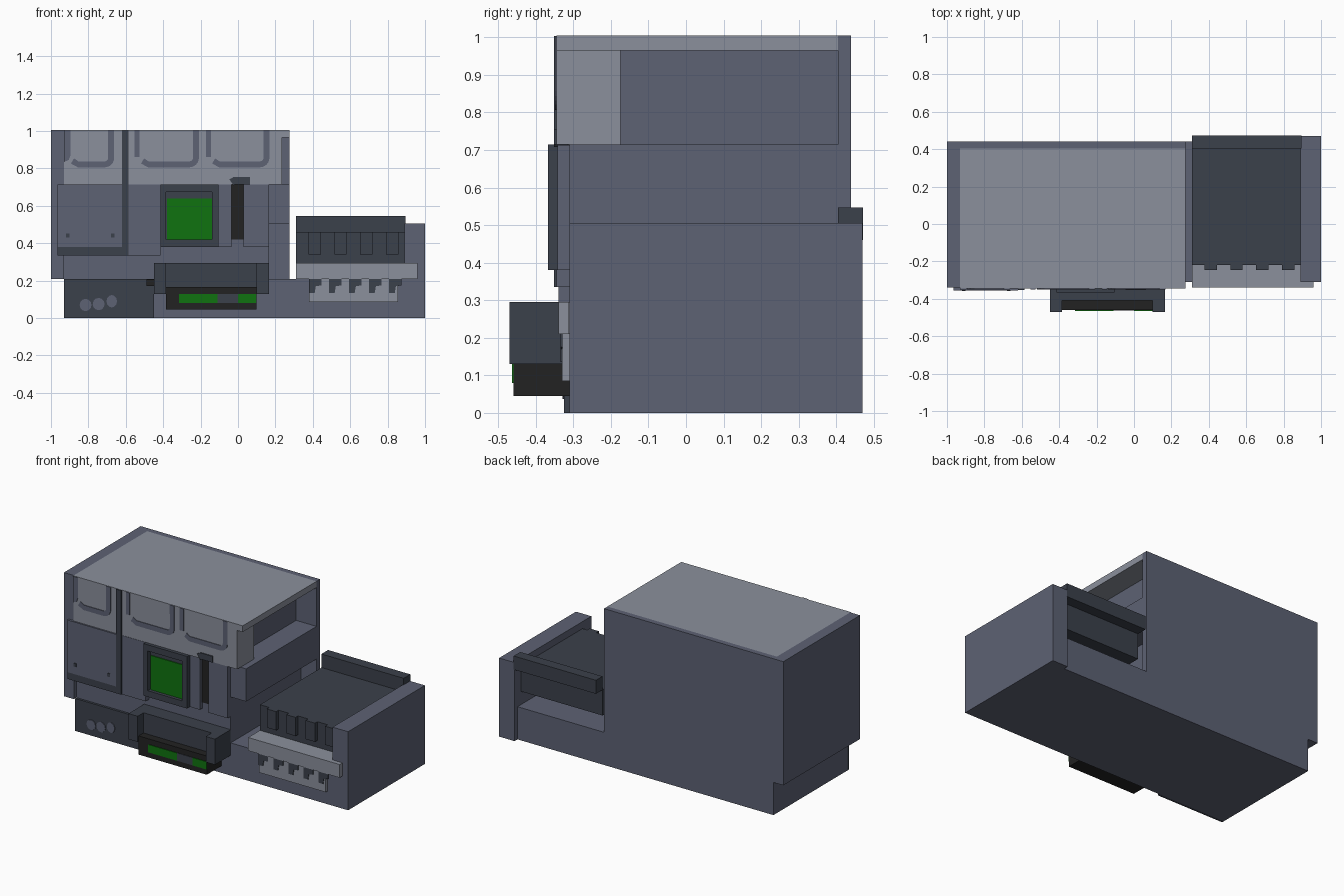
import bpy, bmesh, math
from mathutils import Vector

if "Cube" in bpy.data.objects:
    bpy.data.objects.remove(bpy.data.objects["Cube"])


def mat(name, r, g, b):
    m = bpy.data.materials.new(name)
    m.diffuse_color = (r, g, b, 1)
    m.use_nodes = True
    m.node_tree.nodes["Principled BSDF"].inputs["Base Color"].default_value = m.diffuse_color
    return m


BLUE = mat("slate blue", .110, .122, .174)
LIGHT = mat("light grey", .258, .279, .332)
DARK = mat("charcoal", .044, .052, .070)
BLACK = mat("black", .016, .016, .016)
GREEN = mat("screen green", .005, .170, .005)


def finish(name, bm, material):
    bmesh.ops.recalc_face_normals(bm, faces=bm.faces)
    me = bpy.data.meshes.new(name)
    bm.to_mesh(me)
    bm.free()
    me.materials.append(material)
    ob = bpy.data.objects.new(name, me)
    bpy.context.collection.objects.link(ob)
    return ob


def box(name, material, x, y, z):
    bm = bmesh.new()
    bmesh.ops.create_cube(bm, size=1)
    for v in bm.verts:
        v.co = [r[0] if c < 0 else r[1] for c, r in zip(v.co, (x, y, z))]
    return finish(name, bm, material)


def plate(name, material, outline, y0, y1):
    """Extrude an (x, z) outline between two depths."""
    bm = bmesh.new()
    f = bm.faces.new([bm.verts.new((x, y0, z)) for x, z in outline])
    ext = bmesh.ops.extrude_face_region(bm, geom=[f])["geom"]
    for v in ext:
        if isinstance(v, bmesh.types.BMVert):
            v.co.y = y1
    return finish(name, bm, material)


def stroke(name, material, path, width, y0, y1):
    """Ribbon of constant width along an (x, z) path."""
    pts = [Vector(p) for p in path]
    left, right = [], []
    for i, p in enumerate(pts):
        d = (pts[min(i + 1, len(pts) - 1)] - pts[max(i - 1, 0)]).normalized()
        n = Vector((-d.y, d.x)) * width / 2
        left.append(p + n)
        right.append(p - n)
    return plate(name, material, [tuple(p) for p in left + right[::-1]], y0, y1)


# Base and outer walls
box("base", BLUE, (-.93, .89), (-.31, .44), (0, .21))
box("right_end_wall", BLUE, (.89, 1), (-.31, .47), (0, .505))
box("left_wall", BLUE, (-1, -.93), (-.34, .44), (.21, 1.005))
box("back_wall", BLUE, (-.93, .275), (.405, .44), (.21, 1.005))

# Main body with an open recess on the right end
box("lower_body", BLUE, (-.93, .165), (-.31, .405), (.21, .505))
box("shelf_body", BLUE, (-.93, .275), (-.31, .405), (.505, .715))
box("upper_core", BLUE, (-.93, .13), (-.175, .405), (.715, .965))
box("upper_front", LIGHT, (-.93, .235), (-.345, -.175), (.715, .965))
box("roof", LIGHT, (-.93, .275), (-.345, .405), (.965, 1.005))

# Painted strokes on the upper front
for x0, x1 in ((-.885, -.678), (-.51, -.225), (-.13, .152)):
    r, zb = .035, .822
    path = [(x0, zb + .018), (x0 + .03, zb)]
    path += [(x1 - r + r * math.sin(a), zb + r - r * math.cos(a))
             for a in (i * math.pi / 12 for i in range(7))]
    path.append((x1, 1.003))
    stroke("front_hook_mark", BLUE, path, .032, -.349, -.343)
for x in (-.54, -.157):
    stroke("front_line_mark", BLUE, [(x, .86), (x, 1.003)], .026, -.349, -.343)
plate("front_corner_mark", BLUE, [(-.93, .835), (-.905, .845), (-.895, .87),
                                  (-.895, 1.003), (-.93, 1.003)], -.349, -.343)

# Front panels
box("left_panel", BLUE, (-.965, -.62), (-.355, -.31), (.38, .715))
box("left_panel_sill", DARK, (-.965, -.585), (-.352, -.31), (.335, .38))
box("vertical_strip", DARK, (-.62, -.585), (-.352, -.31), (.38, 1.004))
for x in (-.91, -.67):
    box("panel_rivet", DARK, (x - .01, x + .01), (-.359, -.354), (.43, .452))
box("middle_panel", BLUE, (-.585, -.415), (-.345, -.31), (.335, .714))
box("narrow_panel", BLUE, (-.105, -.035), (-.338, -.31), (.38, .714))
box("right_column", BLUE, (.03, .165), (-.342, -.31), (.38, .714))
box("slot", BLACK, (-.035, .03), (-.316, -.31), (.42, .72))
stroke("slot_cap", DARK, [(-.035, .725), (-.02, .735), (.065, .735)], .04, -.352, -.31)

# Screen with raised frame
box("screen_back", DARK, (-.40, -.12), (-.34, -.31), (.39, .70))
for x in ((-.415, -.385), (-.14, -.105)):
    box("screen_frame_side", DARK, x, (-.367, -.31), (.38, .715))
for z in ((.38, .42), (.675, .715)):
    box("screen_frame_bar", DARK, (-.385, -.14), (-.367, -.31), z)
box("screen", GREEN, (-.38, -.14), (-.346, -.339), (.42, .64))

# Lower left plate with round marks
box("lower_left_plate", DARK, (-.93, -.45), (-.325, -.31), (0, .208))
for cx, cz, rx, rz in ((-.815, .07, .032, .033), (-.745, .075, .032, .033),
                       (-.675, .09, .028, .033)):
    plate("round_mark", BLUE,
          [(cx + rx * math.cos(i * math.pi / 6), cz + rz * math.sin(i * math.pi / 6))
           for i in range(12)], -.329, -.324)
box("small_latch", BLACK, (-.49, -.45), (-.335, -.31), (.172, .206))

# Output tray: hood, side arms and black lip with green lights
box("tray_hood", DARK, (-.385, .10), (-.41, -.31), (.165, .295))
for x in ((-.45, -.385), (.10, .165)):
    box("tray_arm", DARK, x, (-.47, -.31), (.13, .295))
box("tray_lip", BLACK, (-.385, .10), (-.46, -.31), (.045, .165))
for x in ((-.315, -.11), (0, .10)):
    box("tray_light", GREEN, x, (-.464, -.459), (.08, .13))
box("tray_light_gap", DARK, (-.11, 0), (-.463, -.459), (.08, .13))

# Conveyor: table, back bar, front tabs and ledge
box("conveyor_table", DARK, (.31, .89), (-.22, .405), (.295, .46))
box("conveyor_bar", DARK, (.31, .895), (.405, .472), (.46, .547))
for i in range(4):
    x = .377 + i * .138
    box("conveyor_tab", DARK, (x, x + .066), (-.245, -.22), (.34, .46))
box("conveyor_ledge", LIGHT, (.31, .89), (-.34, -.1), (.21, .295))
box("conveyor_ledge_end", LIGHT, (.89, .96), (-.34, -.311), (.21, .295))

# Light rack under the ledge with dark hooks
box("rack", LIGHT, (.38, .855), (-.33, -.31), (.085, .21))
for i in range(5):
    x = .38 + i * .107
    plate("rack_hook", DARK, [(x, .21), (x, .135), (x + .03, .135), (x + .036, .17),
                              (x + .066, .175), (x + .066, .21)], -.334, -.329)
